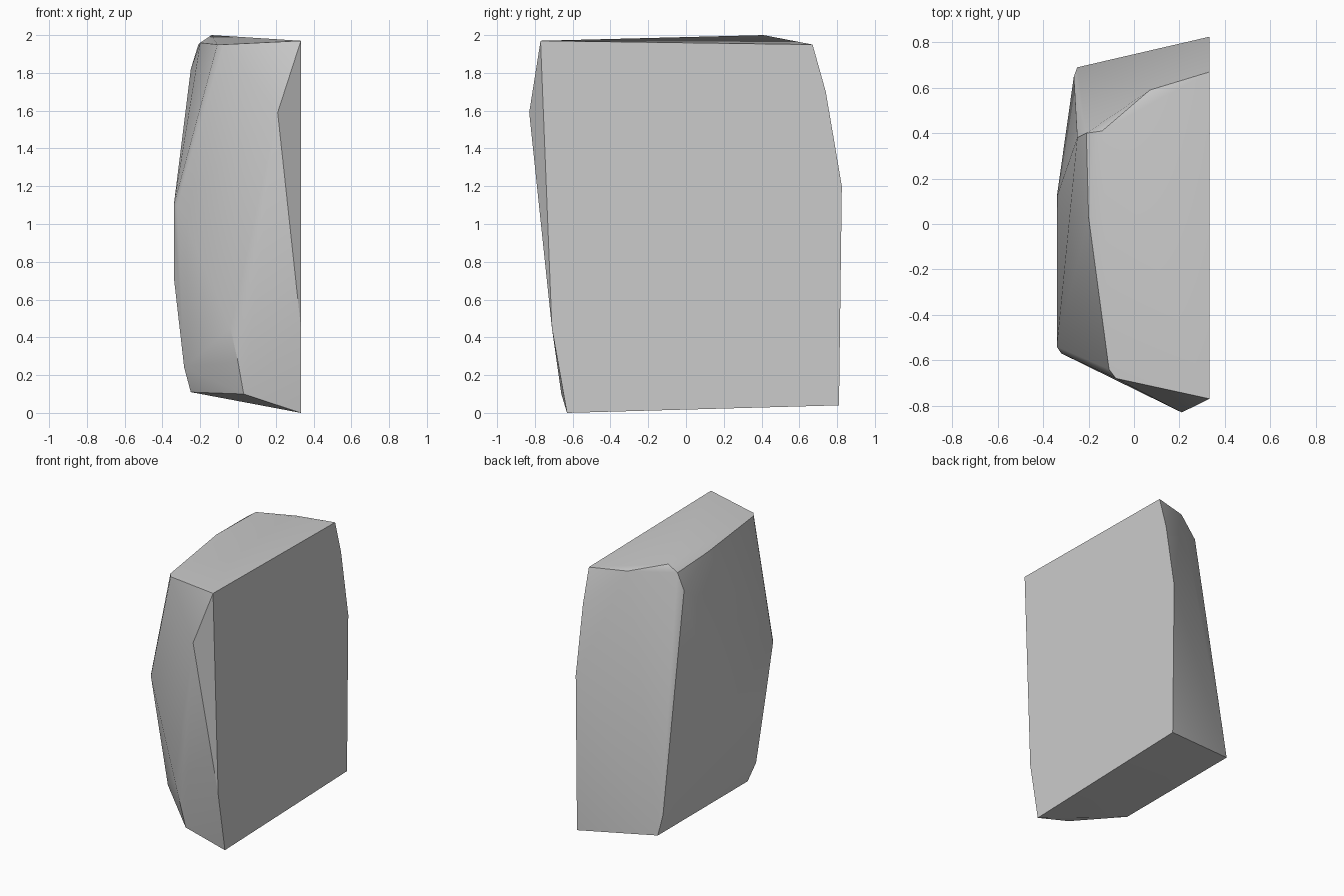
import bpy
import bmesh
import math

# Remove the default object only
default_cube = bpy.data.objects.get("Cube")
if default_cube is not None:
    bpy.data.objects.remove(default_cube, do_unlink=True)


def make_material(name, colour):
    material = bpy.data.materials.new(name)
    material.use_nodes = True
    material.diffuse_color = colour
    shader = material.node_tree.nodes["Principled BSDF"]
    shader.inputs["Base Color"].default_value = colour
    return material


def hull_object(name, corner_groups, material):
    """Wrap a tight faceted skin around groups of corner points."""
    mesh = bpy.data.meshes.new(name)
    bm = bmesh.new()
    for group in corner_groups:
        for corner in group:
            bm.verts.new(corner)
    result = bmesh.ops.convex_hull(bm, input=bm.verts[:])
    unused = {item for item in result["geom_interior"] + result["geom_unused"]
              if isinstance(item, bmesh.types.BMVert)}
    bmesh.ops.delete(bm, geom=list(unused), context="VERTS")
    # Merge nearly coplanar triangles into clean facets
    bmesh.ops.dissolve_limit(bm, angle_limit=math.radians(1.0),
                             verts=bm.verts[:], edges=bm.edges[:])
    bmesh.ops.recalc_face_normals(bm, faces=bm.faces[:])
    bm.to_mesh(mesh)
    bm.free()
    mesh.materials.append(material)
    obj = bpy.data.objects.new(name, mesh)
    bpy.context.collection.objects.link(obj)
    return obj


# Flat split face on the left side, as a (y, z) outline
split_x = 0.333
split_outline = [(-0.63, 0), (-0.71, 0.45), (-0.77, 1.97), (0.67, 1.95),
                 (0.74, 1.7), (0.825, 1.2), (0.81, 0.04)]
split_face = [(split_x, y, z) for y, z in split_outline]

# Top rim, running from the front round to the back
top_rim = [(-0.08, -0.68, 1.95), (-0.11, -0.64, 1.95), (-0.15, -0.35, 1.95),
           (-0.2, 0.03, 1.96), (-0.21, 0.4, 1.95), (-0.14, 0.41, 2),
           (0.07, 0.59, 1.96)]

# Worn outer side with its widest points around mid height
outer_side = [(-0.34, -0.54, 1.1), (-0.32, -0.57, 1.1), (-0.34, -0.45, 0.72),
              (-0.34, 0.12, 0.75), (-0.25, 0.38, 1.82), (-0.265, 0.65, 0.25)]

# Front ridge and projecting corner
front_ridge = [(0.21, -0.83, 1.59), (-0.04, -0.69, 0.45), (0, -0.68, 0.27)]

# Underside rim
bottom_rim = [(0.03, -0.66, 0.1), (-0.25, -0.37, 0.11),
              (-0.285, -0.42, 0.24), (-0.25, 0.69, 0.11)]

stone_grey = make_material("stone grey", (0.6, 0.6, 0.6, 1))
rock_slab = hull_object(
    "rock_slab",
    [split_face, top_rim, outer_side, front_ridge, bottom_rim],
    stone_grey,
)

# Soft shading on the worn sides, crisp on the main breaks
bpy.ops.object.select_all(action="DESELECT")
rock_slab.select_set(True)
bpy.context.view_layer.objects.active = rock_slab
bpy.ops.object.shade_smooth_by_angle(angle=math.radians(30))
